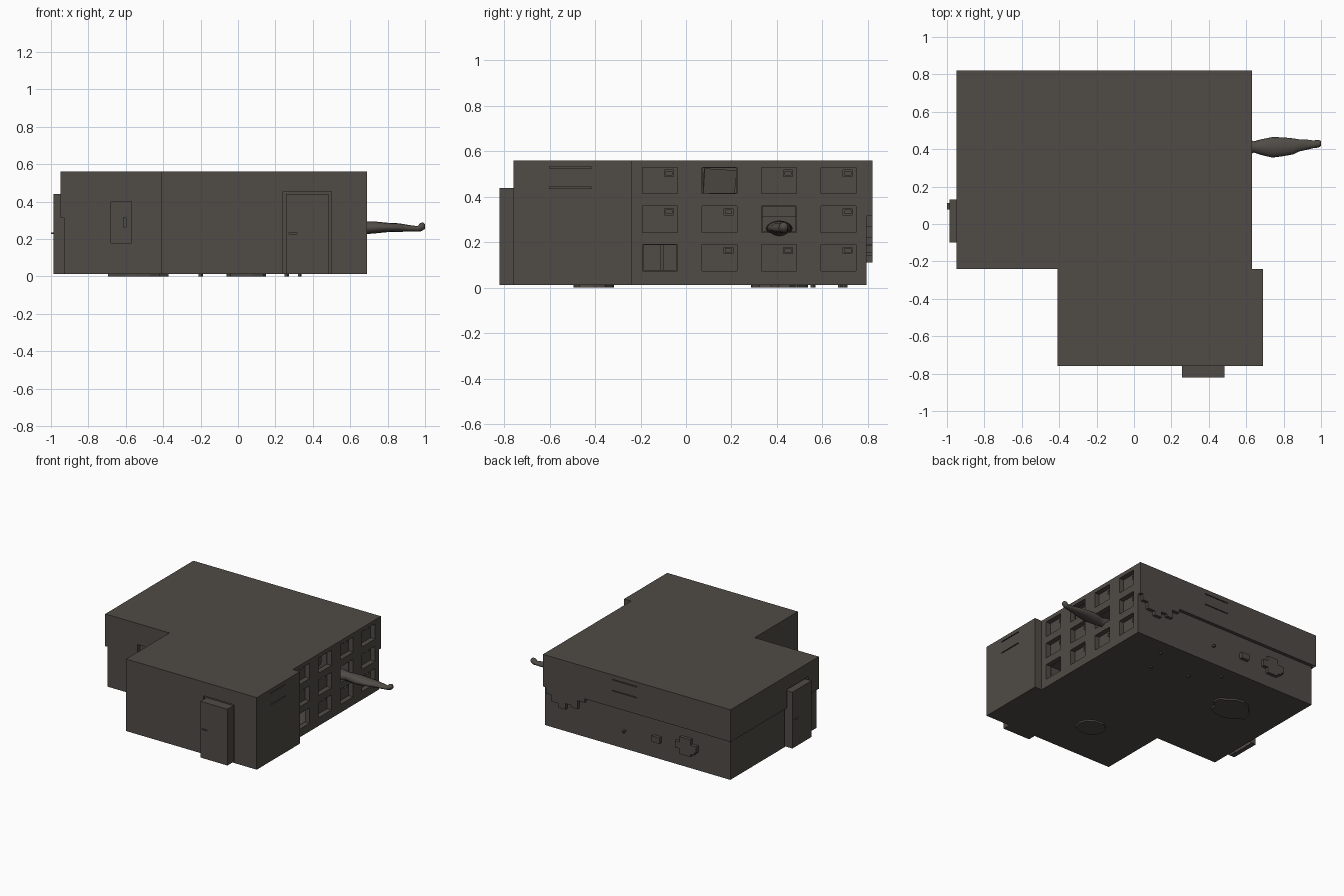
import bpy, bmesh, math, random
from mathutils import Vector

if "Cube" in bpy.data.objects:
    bpy.data.objects.remove(bpy.data.objects["Cube"])
random.seed(4)

mat = bpy.data.materials.new("dark warm grey")
mat.diffuse_color = (0.080, 0.071, 0.061, 1)
mat.use_nodes = True
mat.node_tree.nodes["Principled BSDF"].inputs["Base Color"].default_value = mat.diffuse_color


def finish(name, bm):
    me = bpy.data.meshes.new(name)
    bm.to_mesh(me)
    bm.free()
    me.materials.append(mat)
    ob = bpy.data.objects.new(name, me)
    bpy.context.collection.objects.link(ob)
    return ob


def wall(name, axis, sign, base, u, v, features=()):
    """Thin wall with rectangular steps. features: (u0, u1, v0, v1, depth outward or None for a hole)."""
    def cuts(lo, hi, vals):
        return sorted({lo, hi} | {round(a, 4) for a in vals if lo < a < hi})
    us = cuts(*u, [a for f in features for a in f[:2]])
    vs = cuts(*v, [a for f in features for a in f[2:4]])

    def pt(a, b, d):
        off = base + sign * d
        return Vector((off, a, b)) if axis == 'x' else Vector((a, off, b))

    def depth(i, j):
        if not (0 <= i < len(us) - 1 and 0 <= j < len(vs) - 1):
            return 'out'
        a, b = (us[i] + us[i + 1]) / 2, (vs[j] + vs[j + 1]) / 2
        d = 0
        for f in features:
            if f[0] < a < f[1] and f[2] < b < f[3]:
                d = f[4]
        return d

    def join(d, e, p, q):
        if d is None or e is None:
            return
        if 'out' in (d, e):
            d, e = (max(0, x) if x != 'out' else 0 for x in (d, e))
        if d != e:
            face([pt(*p, d), pt(*q, d), pt(*q, e), pt(*p, e)])

    bm = bmesh.new()
    face = lambda ps: bm.faces.new([bm.verts.new(p) for p in ps])
    for i in range(-1, len(us) - 1):
        for j in range(-1, len(vs) - 1):
            d = depth(i, j)
            if d not in (None, 'out'):
                a, b, c, e = us[i], us[i + 1], vs[j], vs[j + 1]
                face([pt(a, c, d), pt(b, c, d), pt(b, e, d), pt(a, e, d)])
            if j >= 0:
                join(d, depth(i + 1, j), (us[i + 1], vs[j]), (us[i + 1], vs[j + 1]))
            if i >= 0:
                join(d, depth(i, j + 1), (us[i], vs[j + 1]), (us[i + 1], vs[j + 1]))
    bmesh.ops.remove_doubles(bm, verts=bm.verts, dist=1e-5)
    bmesh.ops.recalc_face_normals(bm, faces=bm.faces)
    k = 0 if axis == 'x' else 1
    if sum(f.normal[k] * f.calc_area() for f in bm.faces) * sign < 0:
        bmesh.ops.reverse_faces(bm, faces=bm.faces)
    return finish(name, bm)


def slab(name, outline, z, down=False):
    bm = bmesh.new()
    f = bm.faces.new([bm.verts.new((x, y, z)) for x, y in outline])
    f.normal_update()
    if (f.normal.z < 0) != down:
        f.normal_flip()
    return finish(name, bm)


def box(name, c, s, rot_z=0, rot_x=0):
    bm = bmesh.new()
    bmesh.ops.create_cube(bm, size=1)
    bmesh.ops.scale(bm, vec=s, verts=bm.verts)
    ob = finish(name, bm)
    ob.location = c
    ob.rotation_euler = (rot_x, 0, rot_z)
    return ob


F, C, T = 0.012, 0.56, 0.315          # floor, ceiling, tile line

# ceiling and floor (L-shaped)
slab("ceiling", [(-.95, .82), (-.95, -.24), (-.41, -.24), (-.41, -.76),
                 (.69, -.76), (.69, -.24), (.63, -.24), (.63, .82)], C)
slab("floor", [(-.93, .795), (-.93, -.24), (-.41, -.24), (-.41, -.76),
               (.69, -.76), (.69, -.24), (.63, -.24), (.63, .795)], F, True)

# back wall: tiled lower half set in, with broken tile patches and a vent
wall("back_wall", 'y', 1, .82, (-.95, .63), (F, C), [
    (-.95, .63, F, T, -.025), (-.95, -.93, F, T, None),
    (.56, .605, .27, T, 0), (.50, .56, .22, T, 0), (.44, .50, .19, T, 0),
    (.39, .44, .235, T, 0), (.34, .39, .22, T, 0), (.28, .34, .285, T, 0),
    (-.35, -.285, .14, .185, 0), (-.05, -.035, .14, .155, 0),
    (-.66, -.48, .15, .20, 0), (-.61, -.52, .11, .24, 0), (-.64, -.55, .13, .20, 0),
    (-.16, .05, .52, .526, -.008), (-.16, .05, .437, .443, -.008)])

# left wall with tiled lower half and a doorway niche
wall("left_wall", 'x', -1, -.95, (-.24, .82), (F, C), [
    (-.24, .82, F, T, -.02), (.795, .82, F, T, None),
    (-.115, .145, F, .455, -.03), (-.1, .13, F, .44, .037)])
box("left_door_handle", (-.993, .095, .23), (.014, .035, .008))

# front wall of the large room with a recessed cabinet
wall("cabinet_wall", 'y', -1, -.24, (-.95, -.41), (F, C), [
    (-.95, -.93, F, T, None),
    (-.68, -.57, .18, .40, -.035), (-.612, -.6, .265, .315, -.05)])

# smaller room walls, front doorway and vent
wall("front_wall", 'y', -1, -.76, (-.41, .69), (F, C), [
    (.24, .50, F, .455, -.012), (.257, .485, F, .44, .06), (.272, .315, .228, .235, .045)])
wall("side_wall_left", 'x', -1, -.41, (-.76, -.24), (F, C))
wall("side_wall_right", 'x', 1, .69, (-.76, -.24), (F, C), [
    (-.6, -.415, .525, .532, -.01), (-.6, -.415, .437, .444, -.01)])
wall("return_wall", 'y', 1, -.24, (.63, .69), (F, C))

# drawer wall: 4 x 3 cells, three of them open
cells = [(.795, .82, F, T, None)]
open_cells = {(0, 0), (1, 2), (2, 1)}
for i in range(4):
    for j in range(3):
        y, z = -.115 + .262 * i, .132 + .17 * j
        cells.append((y - .077, y + .077, z - .058, z + .058, -.038))
        if (i, j) in open_cells:
            cells.append((y - .073, y + .073, z - .055, z + .055, None))
        else:
            cells.append((y + .02, y + .06, z + .018, z + .046, -.05))
            cells.append((y + .026, y + .054, z + .024, z + .04, -.06))
wall("drawer_wall", 'x', 1, .63, (-.24, .82), (F, C), cells)

# open drawer doors inside the room
box("ajar_drawer_door", (.565, .147, .467), (.012, .145, .108), .3, -.06)
box("open_drawer_door_low", (.52, -.192, .132), (.145, .012, .11))
box("open_drawer_door_mid", (.52, .49, .302), (.145, .012, .11))

# lying figure: one lofted body (x, centre y, half width, centre z, half height)
rings = [(.43, .41, .008, .26, .01), (.44, .41, .026, .262, .028), (.475, .41, .03, .264, .032),
         (.51, .41, .017, .26, .02), (.53, .41, .06, .26, .03), (.58, .41, .058, .26, .036),
         (.64, .412, .03, .26, .033), (.68, .411, .042, .26, .034), (.74, .41, .055, .262, .031),
         (.80, .413, .05, .262, .025), (.85, .415, .043, .262, .023), (.88, .42, .033, .26, .021),
         (.92, .424, .028, .257, .017), (.96, .426, .02, .255, .014),
         (.975, .428, .021, .263, .023), (.99, .43, .02, .268, .021), (1.0, .43, .012, .268, .012)]
bm = bmesh.new()
N, loops = 12, []
for x, y, w, z, h in rings:
    loops.append([bm.verts.new((x, y + w * math.cos(2 * math.pi * k / N),
                                z + h * math.sin(2 * math.pi * k / N))) for k in range(N)])
for a, b in zip(loops, loops[1:]):
    for k in range(N):
        bm.faces.new((a[k], a[(k + 1) % N], b[(k + 1) % N], b[k]))
bm.faces.new(loops[0])
bm.faces.new(loops[-1])
bmesh.ops.recalc_face_normals(bm, faces=bm.faces)
for f in bm.faces:
    f.smooth = True
finish("lying_figure", bm)


# broken floor patches that sink just below the floor
def patch(name, cx, cy, rx, ry, n, jag):
    bm = bmesh.new()
    ring = []
    for k in range(n):
        t, r = 2 * math.pi * k / n, 1 - jag * random.random()
        ring.append(bm.verts.new((cx + rx * r * math.cos(t), cy + ry * r * math.sin(t), 0)))
    f = bm.faces.new(ring)
    ext = bmesh.ops.extrude_face_region(bm, geom=[f])
    bmesh.ops.translate(bm, vec=(0, 0, F), verts=[g for g in ext['geom'] if isinstance(g, bmesh.types.BMVert)])
    bmesh.ops.recalc_face_normals(bm, faces=bm.faces)
    finish(name, bm)


patch("floor_patch_large", -.54, .41, .18, .13, 16, .3)
patch("floor_patch_small", .045, -.41, .115, .1, 10, .12)
for k, (x, y) in enumerate([(.26, .49), (-.02, .56), (.33, .68), (-.2, .7)]):
    patch(f"floor_chip_{k}", x, y, .014, .014, 5, .3)
